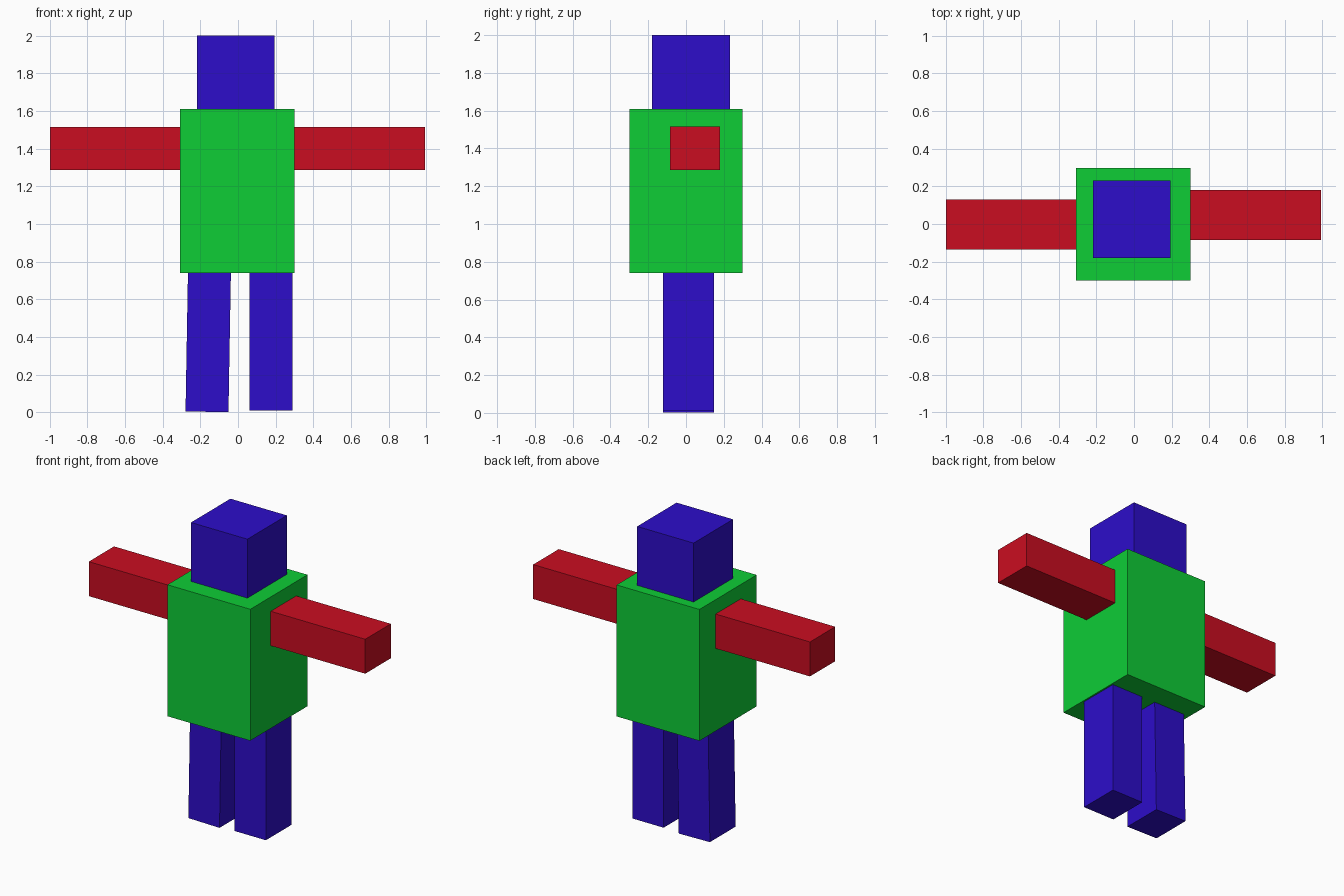
import bpy
import math

if "Cube" in bpy.data.objects:
    bpy.data.objects.remove(bpy.data.objects["Cube"])


def make_material(name, rgb):
    mat = bpy.data.materials.new(name)
    mat.diffuse_color = (*rgb, 1.0)
    mat.use_nodes = True
    mat.node_tree.nodes["Principled BSDF"].inputs["Base Color"].default_value = mat.diffuse_color
    return mat


def box(name, mat, x, y, z, tilt=0.0):
    """Box spanning the given (min, max) ranges, tilted about its own y axis."""
    spans = (x, y, z)
    bpy.ops.mesh.primitive_cube_add(size=1, location=[(a + b) / 2 for a, b in spans])
    obj = bpy.context.object
    obj.name = name
    obj.scale = [b - a for a, b in spans]
    obj.rotation_euler.y = tilt
    obj.data.materials.append(mat)
    return obj


blue = make_material("blue", (0.026, 0.004, 0.59))
green = make_material("green", (0.0044, 0.61, 0.037))
red = make_material("red", (0.59, 0.004, 0.015))

# Body and head
box("torso", green, (-0.307, 0.30), (-0.30, 0.298), (0.74, 1.61))
box("head", blue, (-0.218, 0.195), (-0.18, 0.232), (1.59, 2.0))

# Arms, slightly offset front to back
box("right_arm", red, (0.28, 0.992), (-0.086, 0.181), (1.287, 1.515))
box("left_arm", red, (-0.998, -0.28), (-0.135, 0.129), (1.287, 1.515))

# Legs, the left one leaning outwards a little
box("right_leg", blue, (0.06, 0.289), (-0.121, 0.148), (0.01, 0.76))
box("left_leg", blue, (-0.272, -0.044), (-0.121, 0.148), (0.003, 0.76), math.radians(1.0))
